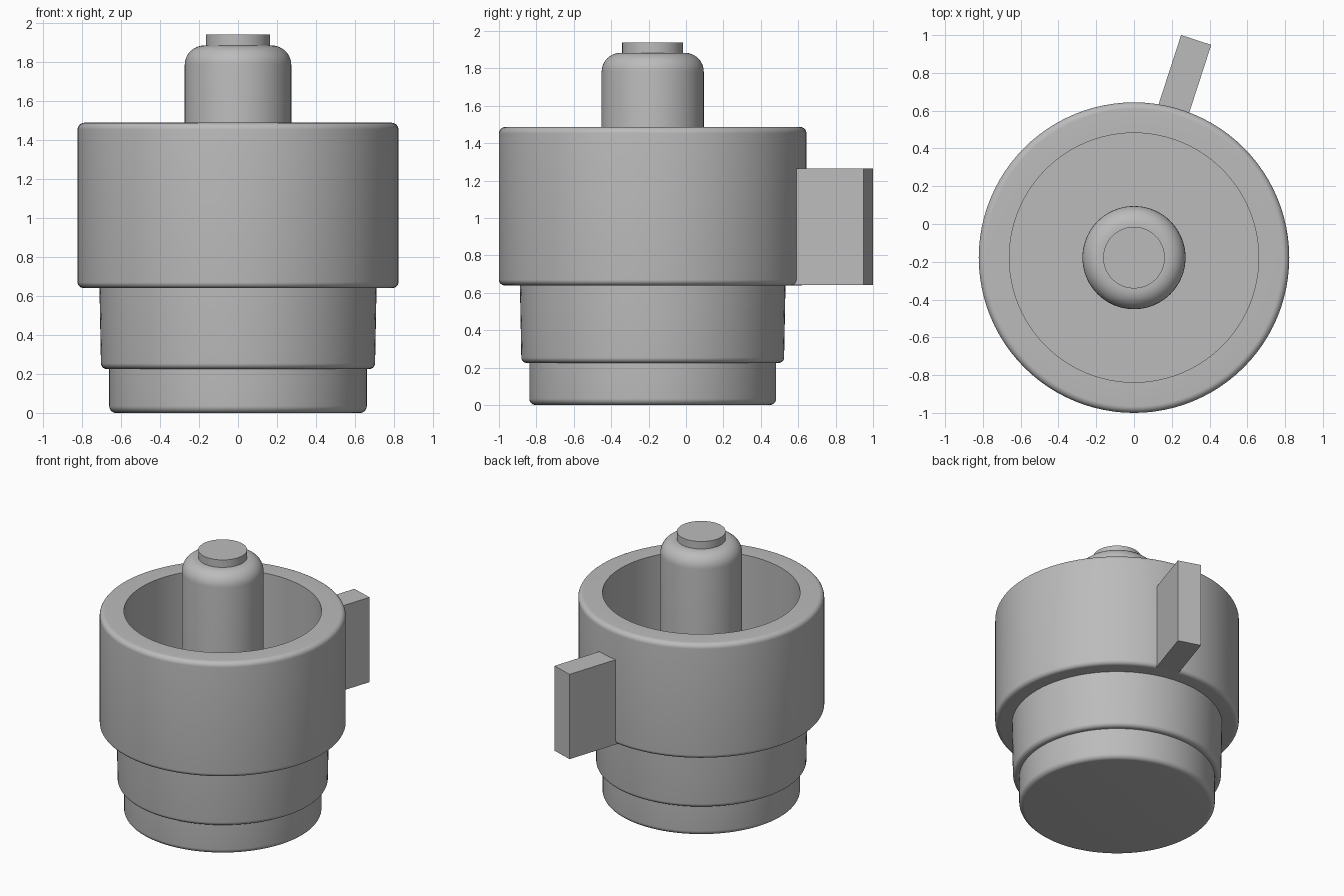
import bpy, bmesh, math
from mathutils import Vector, Matrix

cube = bpy.data.objects.get("Cube")
if cube:
    bpy.data.objects.remove(cube, do_unlink=True)

AXIS_Y = -0.178
SEGMENTS = 96

grey = bpy.data.materials.new("plain grey")
grey.use_nodes = True
colour = (0.5, 0.5, 0.5, 1)
grey.diffuse_color = colour
grey.node_tree.nodes["Principled BSDF"].inputs["Base Color"].default_value = colour


def add_object(name, bm, location):
    mesh = bpy.data.meshes.new(name)
    bmesh.ops.recalc_face_normals(bm, faces=bm.faces)
    bm.to_mesh(mesh)
    bm.free()
    mesh.materials.append(grey)
    obj = bpy.data.objects.new(name, mesh)
    obj.location = location
    bpy.context.collection.objects.link(obj)
    return obj


def round_corners(points, steps=8):
    """Replace each (r, z, fillet) corner with an arc."""
    out = []
    for i, (r, z, fillet) in enumerate(points):
        p = Vector((r, z))
        if not fillet:
            out.append(p)
            continue
        a = (Vector(points[i - 1][:2]) - p).normalized()
        b = (Vector(points[i + 1][:2]) - p).normalized()
        half = a.angle(b) / 2
        centre = p + (a + b).normalized() * fillet / math.sin(half)
        start = p + a * fillet / math.tan(half) - centre
        end = p + b * fillet / math.tan(half) - centre
        for k in range(steps + 1):
            t = k / steps * (math.pi - 2 * half)
            sweep = math.pi - 2 * half
            out.append(centre + (start * math.sin(sweep - t) + end * math.sin(t)) / math.sin(sweep))
    return out


def lathe(name, points):
    """Spin a profile of (radius, height, fillet) about the body axis."""
    bm = bmesh.new()
    verts = [bm.verts.new((p.x, 0, p.y)) for p in round_corners(points)]
    edges = [bm.edges.new(pair) for pair in zip(verts, verts[1:])]
    bmesh.ops.spin(bm, geom=verts + edges, cent=(0, 0, 0), axis=(0, 0, 1),
                   angle=math.tau, steps=SEGMENTS)
    bmesh.ops.remove_doubles(bm, verts=bm.verts, dist=0.0001)
    obj = add_object(name, bm, (0, AXIS_Y, 0))
    bpy.ops.object.select_all(action='DESELECT')
    obj.select_set(True)
    bpy.context.view_layer.objects.active = obj
    bpy.ops.object.shade_smooth_by_angle(angle=math.radians(30))


# Stepped lower body
lathe("base", [(0, 0, 0), (0.66, 0, 0.035), (0.66, 0.23, 0), (0, 0.23, 0)])
lathe("sleeve", [(0, 0.225, 0), (0.702, 0.225, 0.03), (0.71, 0.64, 0), (0, 0.64, 0)])

# Open cup wall with rounded outer edges
lathe("cup_wall", [(0.66, 0.64, 0), (0.822, 0.64, 0.03), (0.822, 1.487, 0.035),
                   (0.66, 1.487, 0), (0.66, 0.64, 0)])

# Central post and its cap
lathe("post", [(0, 0.6, 0), (0.273, 0.6, 0), (0.273, 1.883, 0.1), (0, 1.883, 0)])
lathe("post_cap", [(0, 1.85, 0), (0.163, 1.85, 0), (0.163, 1.938, 0), (0, 1.938, 0)])

# Angled slab handle at the back
bm = bmesh.new()
bmesh.ops.create_cube(bm, size=1)
bmesh.ops.scale(bm, vec=(0.168, 0.48, 0.625), verts=bm.verts)
bmesh.ops.rotate(bm, matrix=Matrix.Rotation(math.radians(-18), 3, 'Z'), verts=bm.verts)
add_object("handle", bm, (0.255, 0.746, 0.9535))
